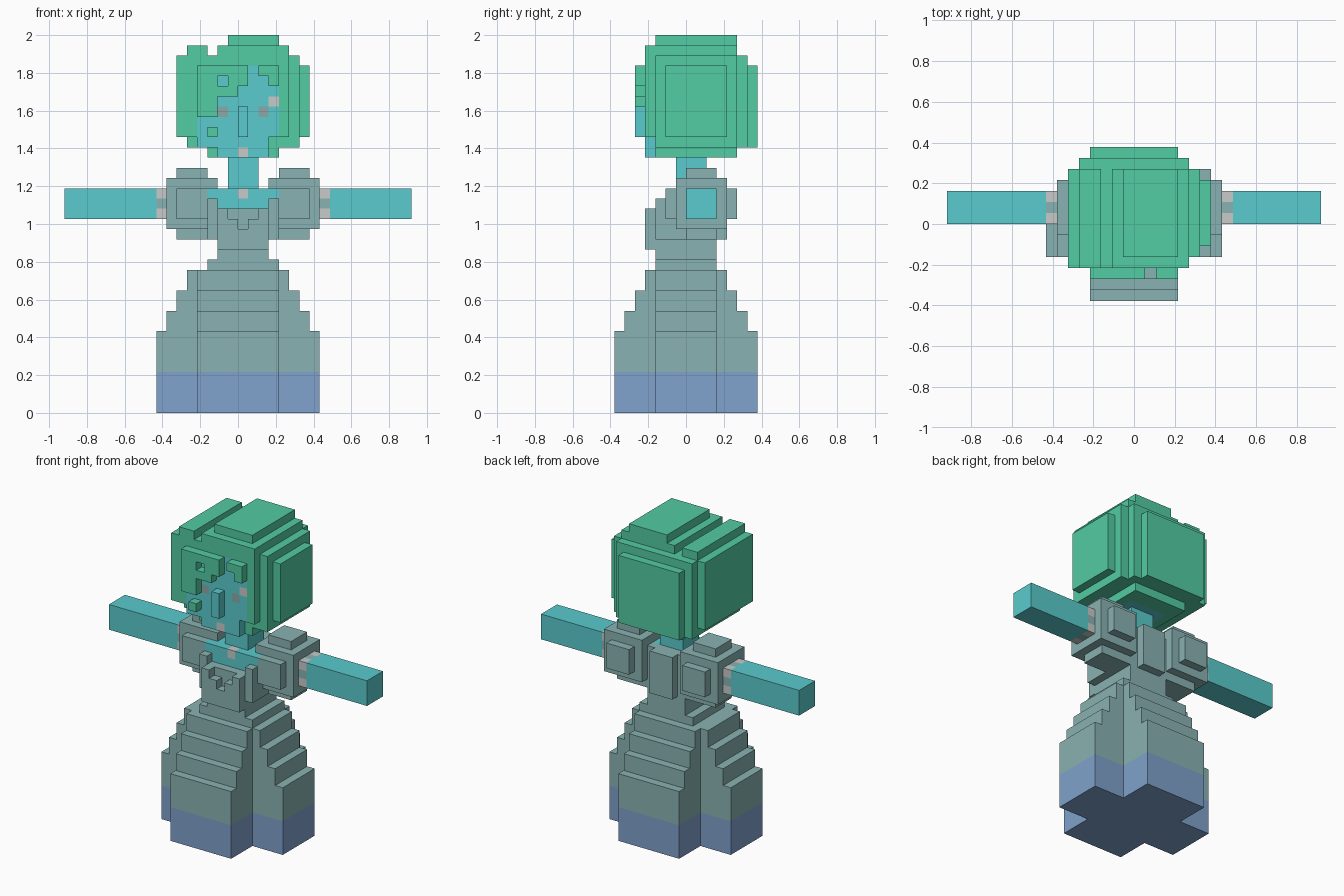
import bpy

if "Cube" in bpy.data.objects:
    bpy.data.objects.remove(bpy.data.objects["Cube"])

U = 2 / 37  # size of one cube


def lin(c):
    c /= 255
    return c / 12.92 if c <= 0.04045 else ((c + 0.055) / 1.055) ** 2.4


COLOURS = {
    "green": (82, 204, 163), "cyan": (90, 203, 205), "sage": (138, 178, 178),
    "blue": (128, 162, 204), "pale": (200, 203, 203), "eye_grey": (140, 168, 168),
}
MATS = {}
for cname, rgb in COLOURS.items():
    m = bpy.data.materials.new(cname)
    m.diffuse_color = (*[lin(c) for c in rgb], 1)
    m.use_nodes = True
    m.node_tree.nodes["Principled BSDF"].inputs["Base Color"].default_value = m.diffuse_color
    MATS[cname] = m

cells = {}  # cube position -> (part, colour)


def fill(part, colour, x0, x1, y0, y1, z0, z1):
    for x in range(x0, x1):
        for y in range(y0, y1):
            for z in range(z0, z1):
                cells[x, y, z] = (part, colour)


def clear(x0, x1, y0, y1, z0, z1):
    for x in range(x0, x1):
        for y in range(y0, y1):
            for z in range(z0, z1):
                cells.pop((x, y, z), None)


# Skirt: stepped cross-shaped tiers with a blue hem
for colour, half, z0, z1 in (("blue", 8, 0, 4), ("sage", 8, 4, 8), ("sage", 7, 8, 10),
                             ("sage", 6, 10, 12), ("sage", 5, 12, 14)):
    fill("skirt", colour, -half, half, -3, 3, z0, z1)
    fill("skirt", colour, -4, 4, 1 - half, half - 1, z0, z1)
fill("skirt", "sage", -3, 4, -3, 3, 14, 15)

# Bodice: waist, chest, back panel and stepped neckline
fill("bodice", "sage", -2, 3, -3, 3, 15, 17)
fill("bodice", "sage", -3, 4, -2, 3, 17, 22)
fill("bodice", "sage", -1, 2, 3, 4, 17, 22)
fill("bodice", "sage", -3, 4, -3, -2, 17, 20)
for x, top in zip(range(-2, 3), (20, 19, 18, 19, 20)):
    fill("bodice", "sage", x, x + 1, -4, -3, 16, top)
for x in (-3, 3):
    fill("bodice", "sage", x, x + 1, -3, -2, 20, 21)

# Bare upper chest and neck
fill("neck", "cyan", -3, 4, -2, 2, 20, 22)
fill("neck", "cyan", -1, 2, -1, 2, 20, 26)
fill("neck", "pale", 0, 1, -2, -1, 21, 22)

# Puffed sleeves: cubes with a raised pad on each face
for side, x in (("left", -7), ("right", 3)):
    part = side + "_sleeve"
    fill(part, "sage", x, x + 5, -1, 4, 18, 23)
    fill(part, "sage", x + 1, x + 4, 0, 3, 17, 24)
    fill(part, "sage", x + 1, x + 4, -2, 5, 19, 22)

# Arms with a cuff of pale corner cubes
for side, cuff, x0, x1 in (("left", -8, -17, -8), ("right", 8, 9, 17)):
    part = side + "_arm"
    fill(part, "cyan", x0, x1, 0, 3, 19, 22)
    fill(part, "sage", cuff, cuff + 1, 0, 3, 19, 22)
    for y in (0, 2):
        for z in (19, 21):
            fill(part, "pale", cuff, cuff + 1, y, y + 1, z, z + 1)

# Hair: core with stepped layers on every side
fill("hair", "green", -5, 5, -3, 6, 26, 35)
fill("hair", "green", -4, 4, 6, 7, 26, 34)
fill("hair", "green", -6, -5, -4, 5, 27, 35)
fill("hair", "green", 5, 6, -3, 5, 26, 35)
fill("hair", "green", 6, 7, -2, 4, 27, 34)
fill("hair", "green", -5, 5, -4, -3, 27, 35)
fill("hair", "green", -5, -3, -4, 5, 35, 36)
fill("hair", "green", -2, 5, -4, 5, 35, 36)
fill("hair", "green", -1, 4, -3, 5, 36, 37)
fill("hair", "green", -3, 4, -3, 5, 25, 26)

# Face, with the underside of the head
fill("face", "cyan", -4, 4, -4, -2, 26, 34)
fill("face", "cyan", -2, 3, -4, 3, 25, 26)
clear(3, 4, -4, -3, 25, 27)
fill("face", "green", 3, 4, -3, -2, 25, 27)
fill("face", "cyan", 0, 1, -5, -4, 27, 30)           # nose
fill("face", "pale", 0, 1, -4, -3, 25, 26)           # mouth
fill("face", "pale", 3, 4, -4, -3, 30, 31)           # brow mark
for x in (-2, 2):
    fill("face", "eye_grey", x, x + 1, -4, -3, 29, 30)

# Ragged fringe in front of the face
FRINGE = ("#####.##", "##.##..#", "####....", "##......", "##......", "........", ".#......")
for row, line in enumerate(FRINGE):
    for col, mark in enumerate(line):
        if mark == "#":
            z = 33 - row
            fill("fringe", "green", col - 4, col - 3, -5, -4, z, z + 1)

# Turn the cubes into one outer shell per part
SIDES = {
    (1, 0, 0): ((1, 0, 0), (1, 1, 0), (1, 1, 1), (1, 0, 1)),
    (-1, 0, 0): ((0, 0, 0), (0, 0, 1), (0, 1, 1), (0, 1, 0)),
    (0, 1, 0): ((0, 1, 0), (0, 1, 1), (1, 1, 1), (1, 1, 0)),
    (0, -1, 0): ((0, 0, 0), (1, 0, 0), (1, 0, 1), (0, 0, 1)),
    (0, 0, 1): ((0, 0, 1), (1, 0, 1), (1, 1, 1), (0, 1, 1)),
    (0, 0, -1): ((0, 0, 0), (0, 1, 0), (1, 1, 0), (1, 0, 0)),
}
for part in sorted({p for p, _ in cells.values()}):
    verts, faces, slots = {}, [], []
    names = sorted({c for p, c in cells.values() if p == part})
    for pos, (owner, colour) in cells.items():
        if owner != part:
            continue
        for step, corners in SIDES.items():
            if tuple(a + b for a, b in zip(pos, step)) in cells:
                continue
            points = [tuple(a + b for a, b in zip(pos, c)) for c in corners]
            faces.append([verts.setdefault(p, len(verts)) for p in points])
            slots.append(names.index(colour))
    mesh = bpy.data.meshes.new(part)
    mesh.from_pydata([tuple(a * U for a in p) for p in verts], [], faces)
    for n in names:
        mesh.materials.append(MATS[n])
    for poly, slot in zip(mesh.polygons, slots):
        poly.material_index = slot
    bpy.context.collection.objects.link(bpy.data.objects.new(part, mesh))
